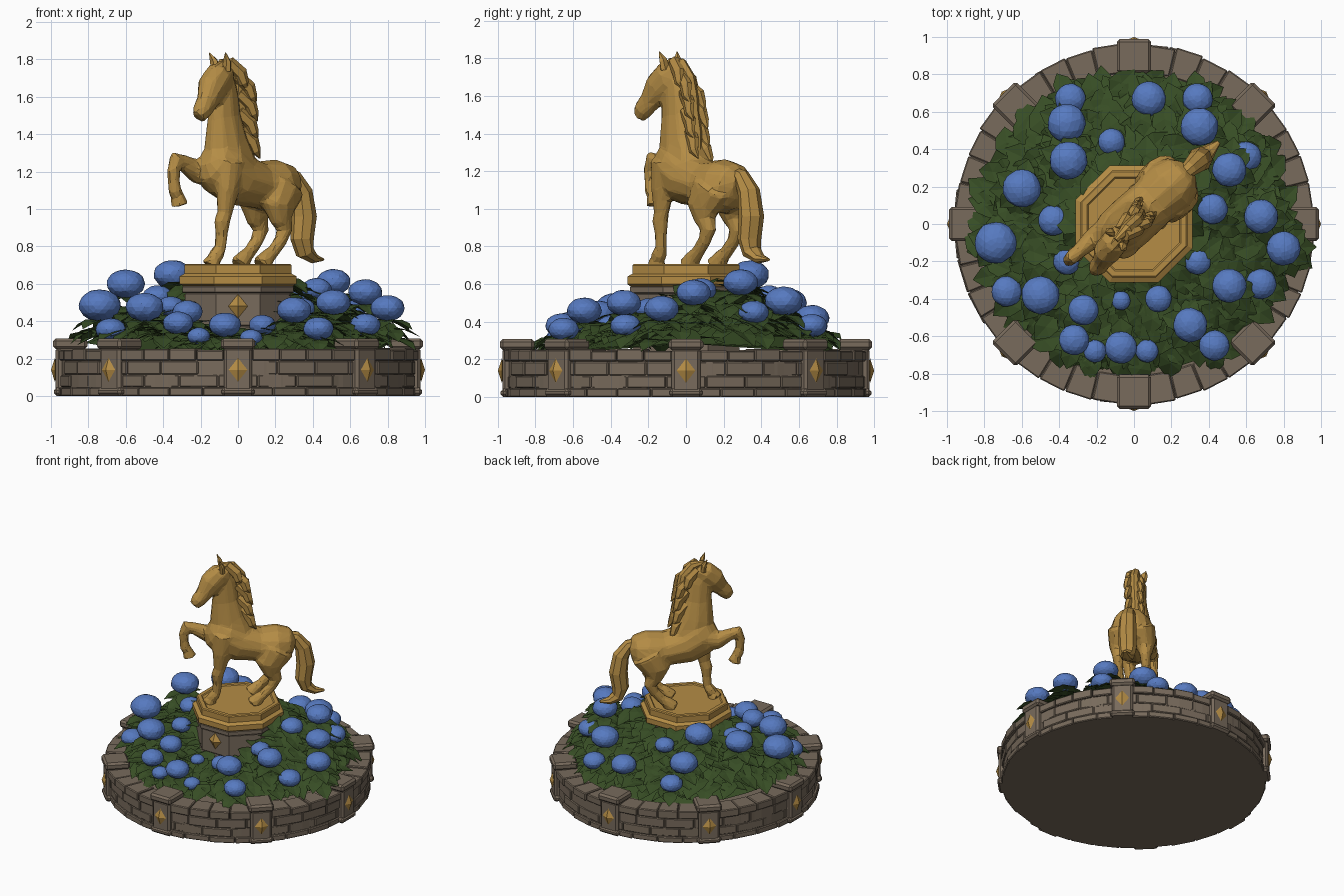
import bpy, bmesh, math, random
from mathutils import Vector, Matrix

if "Cube" in bpy.data.objects:
    bpy.data.objects.remove(bpy.data.objects["Cube"])
random.seed(4)
TAU = math.tau


def material(name, r, g, b):
    m = bpy.data.materials.new(name)
    m.diffuse_color = (r, g, b, 1)
    m.use_nodes = True
    m.node_tree.nodes["Principled BSDF"].inputs["Base Color"].default_value = m.diffuse_color
    return m


STONE = material("stone", .188, .146, .107)
GOLD = material("gold", .46, .265, .060)
BLUE = material("blossom blue", .095, .195, .53)
GREEN = material("leaf green", .038, .074, .018)


def finish(bm, name, mat, bevel=0, recalc=True):
    if recalc:
        bmesh.ops.recalc_face_normals(bm, faces=bm.faces[:])
    me = bpy.data.meshes.new(name)
    bm.to_mesh(me)
    bm.free()
    me.materials.append(mat)
    ob = bpy.data.objects.new(name, me)
    bpy.context.collection.objects.link(ob)
    if bevel:
        mod = ob.modifiers.new("bevel", 'BEVEL')
        mod.width, mod.segments = bevel, 1
    return ob


def skin_rings(bm, rings):
    n = len(rings[0])
    for a, b in zip(rings, rings[1:]):
        for i in range(n):
            bm.faces.new((a[i], a[(i + 1) % n], b[(i + 1) % n], b[i]))
    bm.faces.new(rings[0][::-1])
    bm.faces.new(rings[-1])


def prism(bm, profile, n):
    # profile of (flat-side radius, z); flats face the axes
    k = 1 / math.cos(math.pi / n)
    skin_rings(bm, [[bm.verts.new((r * k * math.cos((i + .5) * TAU / n), r * k * math.sin((i + .5) * TAU / n), z))
                     for i in range(n)] for r, z in profile])


def tube(bm, pts, n=10):
    # pts: (forward, left, up, half width, half depth)
    P = [Vector(p[:3]) for p in pts]
    rings = []
    for i, p in enumerate(pts):
        t = (P[min(i + 1, len(P) - 1)] - P[max(i - 1, 0)]).normalized()
        s = Vector((0, 1, 0))
        s = (s - t * s.dot(t)).normalized()
        u = t.cross(s)
        rings.append([bm.verts.new(P[i] + s * p[3] * math.cos(j * TAU / n) + u * p[-1] * math.sin(j * TAU / n))
                      for j in range(n)])
    skin_rings(bm, rings)


def block(bm, r0, r1, a0, a1, z0, z1):
    v = [bm.verts.new((r * math.cos(a), r * math.sin(a), z)) for z in (z0, z1)
         for r, a in ((r0, a0), (r1, a0), (r1, a1), (r0, a1))]
    for f in ((3, 2, 1, 0), (4, 5, 6, 7), (0, 1, 5, 4), (1, 2, 6, 5), (2, 3, 7, 6), (3, 0, 4, 7)):
        bm.faces.new([v[i] for i in f])


def box(bm, angle, r0, r1, hw, z0, z1):
    m = (Matrix.Rotation(angle, 4, 'Z') @ Matrix.Translation(((r0 + r1) / 2, 0, (z0 + z1) / 2))
         @ Matrix.Diagonal((r1 - r0, 2 * hw, z1 - z0, 1)))
    bmesh.ops.create_cube(bm, size=1, matrix=m)


def gem(bm, angle, r, z, w, h, d):
    m = (Matrix.Rotation(angle, 4, 'Z') @ Matrix.Translation((r, 0, z)) @ Matrix.Diagonal((d, w, h, 1)))
    v = [bm.verts.new(m @ Vector(c)) for c in
         ((1, 0, 0), (0, 1, 0), (0, 0, 1), (0, -1, 0), (0, 0, -1), (-1, 0, 0))]
    for i in range(4):
        a, b = v[1 + i], v[1 + (i + 1) % 4]
        bm.faces.new((v[0], a, b))
        bm.faces.new((v[5], b, a))


# Planter: solid core, stone courses, coping stones
bm = bmesh.new()
prism(bm, [(.943, 0), (.943, .235), (.82, .24)], 64)
finish(bm, "planter_core", STONE)
bm = bmesh.new()
for row, (z0, z1, r, n) in enumerate(((0, .045, .962, 32), (.047, .112, .952, 28), (.114, .188, .952, 28), (.19, .25, .965, 40))):
    step = TAU / n
    for i in range(n):
        a = (i + .5 * (row % 2)) * step
        block(bm, .81 if row == 3 else .90, r + random.uniform(-.008, .006), a + .002,
              a + step - .002, z0, z1 + (random.uniform(-.006, .006) if row == 3 else 0))
finish(bm, "planter_wall_blocks", STONE, .006)

# Eight posts with caps, and their gold studs
bm, studs = bmesh.new(), bmesh.new()
for i in range(8):
    a = i * TAU / 8
    box(bm, a, .82, .976, .076, 0, .26)
    box(bm, a, .82, .985, .088, 0, .045)
    box(bm, a, .805, .988, .092, .25, .308)
    gem(studs, a, .979, .14, .05, .064, .021)
finish(bm, "planter_posts", STONE, .015)

# Pedestal: stone octagon courses and gold plinth
bm = bmesh.new()
prism(bm, [(.276, .2), (.276, .59)], 8)
for z0, z1, r in ((.2, .37, .285), (.374, .55, .284), (.55, .59, .297)):
    prism(bm, [(r - .006, z0), (r, z0 + .006), (r, z1 - .006), (r - .006, z1)], 8)
finish(bm, "pedestal", STONE)
for i in range(4):
    gem(studs, i * TAU / 4, .287, .48, .052, .064, .03)
finish(studs, "gold_studs", GOLD)
bm = bmesh.new()
prism(bm, [(.29, .585), (.312, .6), (.312, .64), (.285, .655), (.285, .7), (.278, .706), (.25, .706), (.243, .699)], 8)
finish(bm, "plinth", GOLD)


# Leaf mound: low at the front, high at the sides and back
def height(r, a):
    c2 = math.cos(a) ** 2
    return .25 + .06 * c2 + (.84 - r) * (.36 + .24 * math.sin(a) + .12 * c2)


bm = bmesh.new()
skin_rings(bm, [[bm.verts.new((r * math.cos(j * TAU / 32), r * math.sin(j * TAU / 32), height(r, j * TAU / 32) - .035))
                 for j in range(32)] for r in (.82, .7, .58, .46, .34, .2)])
finish(bm, "leaf_mound", GREEN)


def leaf(bm, pos, angle, pitch, L, start):
    m = (Matrix.Translation(pos) @ Matrix.Rotation(angle, 4, 'Z') @ Matrix.Rotation(pitch, 4, 'Y')
         @ Matrix.Scale(L, 4) @ Matrix.Translation((start, 0, 0)))
    base, mid, tip = [bm.verts.new(m @ Vector(c)) for c in ((0, 0, 0), (.5, 0, .05), (1.05, 0, -.10))]
    for s in (1, -1):
        p, q = [bm.verts.new(m @ Vector(c)) for c in ((.3, .36 * s, .09), (.68, .31 * s, .06))]
        for f in ((base, mid, p), (mid, q, p), (mid, tip, q)):
            bm.faces.new(f if s > 0 else f[::-1])


# Blossoms: (x, y, z, radius) as flattened faceted balls
FLOWERS = ((-.34, .67, .38, .08), (-.36, .54, .50, .1), (-.35, .34, .65, .1), (-.12, .44, .54, .07), (.08, .67, .42, .09),
           (.34, .67, .38, .08), (.35, .52, .51, .1), (.6, .36, .45, .08), (.51, .29, .61, .09), (.42, .08, .57, .08),
           (.68, .04, .555, .09), (.8, -.13, .47, .09), (.34, -.2, .47, .07), (.51, -.33, .5, .09), (.68, -.32, .38, .08),
           (.3, -.54, .46, .09), (.43, -.65, .36, .08), (.13, -.4, .38, .07), (-.07, -.41, .36, .05), (.07, -.68, .31, .06),
           (-.07, -.66, .38, .085), (-.21, -.68, .32, .06), (-.32, -.62, .39, .08), (-.27, -.46, .45, .08), (-.5, -.38, .475, .1),
           (-.68, -.36, .355, .08), (-.74, -.1, .485, .11), (-.43, .02, .53, .08), (-.6, .19, .6, .1), (-.36, -.2, .48, .07))
bm, leaves = bmesh.new(), bmesh.new()
for x, y, z, r in FLOWERS:
    m = (Matrix.Translation((x, y, z)) @ Matrix.Diagonal((r, r, r * .75, 1))
         @ Matrix.Rotation(random.uniform(0, 6), 4, 'Z'))
    for v in bmesh.ops.create_icosphere(bm, subdivisions=3, radius=1.02)['verts']:
        v.co = m @ (v.co * random.uniform(.975, 1.02))
    # collars of leaves below each blossom
    turn = random.uniform(0, 6)
    for tier in range(3):
        zz = z - .7 * r - .05 * tier
        if zz > height(math.hypot(x, y), math.atan2(y, x)) - .02 and zz > .25:
            for j in range(5):
                leaf(leaves, (x, y, zz), turn + tier * .6 + j * TAU / 5, random.uniform(.1, .4), .15 + .015 * tier, .05)
finish(bm, "blossoms", BLUE)
COUNT = 330
for i in range(COUNT):
    a = i * 2.39996
    r = math.sqrt(.30 ** 2 + ((.78 + .07 * math.cos(a) ** 2) ** 2 - .30 ** 2) * (i + .5) / COUNT)
    leaf(leaves, (r * math.cos(a), r * math.sin(a), height(r, a) + random.uniform(-.01, .04)),
         a + random.uniform(-.9, .9), random.uniform(0, .45), random.uniform(.15, .2), -.5)
finish(leaves, "leaves", GREEN, recalc=False)

# Horse, built facing +x and then turned
TURN = Matrix.Rotation(math.atan2(-.67, -.74), 4, 'Z')
bm = bmesh.new()
# body, neck, head
tube(bm, [(-.41, -.02, 1.11, .06, .07), (-.37, -.02, 1.12, .12, .12), (-.28, -.02, 1.12, .155, .145),
          (-.15, -.02, 1.13, .138, .125), (0, -.02, 1.16, .142, .145), (.1, -.02, 1.22, .138, .155),
          (.175, -.02, 1.26, .10, .125), (.215, -.02, 1.28, .045, .055)], 12)
tube(bm, [(.02, -.02, 1.2, .12, .16), (.07, -.02, 1.36, .095, .137), (.085, -.015, 1.5, .07, .105),
          (.095, -.01, 1.63, .062, .088), (.12, 0, 1.73, .055, .065)])
tube(bm, [(.07, -.01, 1.74, .05, .045), (.135, 0, 1.705, .075, .088), (.20, .012, 1.645, .075, .088),
          (.25, .03, 1.575, .053, .062), (.295, .04, 1.525, .05, .056), (.325, .045, 1.49, .034, .04)])
# standing foreleg, raised foreleg
tube(bm, [(.1, .05, 1.25, .075, .095), (.125, .055, 1.1, .056, .07), (.14, .05, .98, .038, .045), (.155, .045, .93, .042, .046),
          (.155, .04, .86, .032, .034), (.16, .035, .79, .031, .034), (.178, .03, .76, .042, .042),
          (.198, .025, .73, .038, .039), (.212, .02, .695, .053, .06)])
tube(bm, [(.1, -.08, 1.21, .065, .095), (.22, -.09, 1.20, .055, .065), (.31, -.09, 1.245, .04, .046), (.365, -.09, 1.265, .04, .046),
          (.385, -.09, 1.2, .034, .037), (.38, -.09, 1.14, .031, .034), (.375, -.09, 1.10, .038, .038),
          (.355, -.09, 1.07, .036, .036), (.34, -.09, 1.02, .048, .052)])
# hind legs mirrored about the body centre
for s, du in ((1, .01), (-1, 0)):
    tube(bm, [(u + du, -.02 + s * w, z, a, b) for u, w, z, a, b in (
        (-.29, .08, 1.12, .095, .13), (-.23, .095, 1.01, .078, .108), (-.25, .1, .94, .052, .064), (-.275, .1, .89, .04, .048),
        (-.245, .1, .83, .034, .037), (-.19, .098, .77, .034, .036), (-.155, .096, .745, .042, .042), (-.11, .094, .695, .053, .06))])
bm.transform(TURN)
horse = finish(bm, "horse_body", GOLD)
mod = horse.modifiers.new("merge", 'REMESH')
mod.mode, mod.voxel_size = 'VOXEL', .013
mod = horse.modifiers.new("soften", 'SMOOTH')
mod.iterations = 4
mod = horse.modifiers.new("facets", 'DECIMATE')
mod.ratio = .08

# ears
bm = bmesh.new()
for v in (-.05, .045):
    tube(bm, [(.12, v * .9, 1.74, .03, .022), (.125, v * 1.1, 1.79, .028, .018), (.145, v * 1.35, 1.835, .003, .003)], 6)
bm.transform(TURN)
finish(bm, "horse_ears", GOLD)

# mane: crest plus swept locks
CREST = ((.13, 0, 1.785), (.05, -.005, 1.765), (-.01, -.005, 1.69), (-.025, -.01, 1.6), (-.03, -.015, 1.5), (-.05, -.02, 1.4), (-.08, -.02, 1.31))
bm = bmesh.new()
tube(bm, [(*c, r, r * 1.2) for c, r in zip(CREST, (.015, .034, .038, .04, .04, .036, .012))], 8)
for i, (u, v, z) in enumerate(CREST[1:6]):
    for s in (1, -1):
        dz = .045 if s < 0 else 0
        tube(bm, [(u + .03, v + s * .02, z + .02 - dz, .03, .035), (u - .035, v + s * .045, z - .04 - dz, .028, .04),
                  (u - .05, v + s * .055, z - .09 - dz, .02, .03), (u - .08, v + s * .05, z - .13 - dz, .003, .003)], 6)
tube(bm, [(.10, .005, 1.78, .028, .022), (.18, .015, 1.75, .03, .018), (.235, .02, 1.68, .004, .004)], 6)
bm.transform(TURN)
finish(bm, "horse_mane", GOLD)

# tail
bm = bmesh.new()
tube(bm, [(-.34, -.02, 1.19, .035, .035), (-.42, -.02, 1.17, .046, .042), (-.475, -.02, 1.09, .06, .06), (-.495, -.02, .96, .068, .068),
          (-.48, -.02, .84, .064, .062), (-.5, -.02, .77, .055, .048), (-.56, -.02, .735, .04, .027), (-.63, -.02, .73, .012, .008)], 8)
bm.transform(TURN)
finish(bm, "horse_tail", GOLD)
